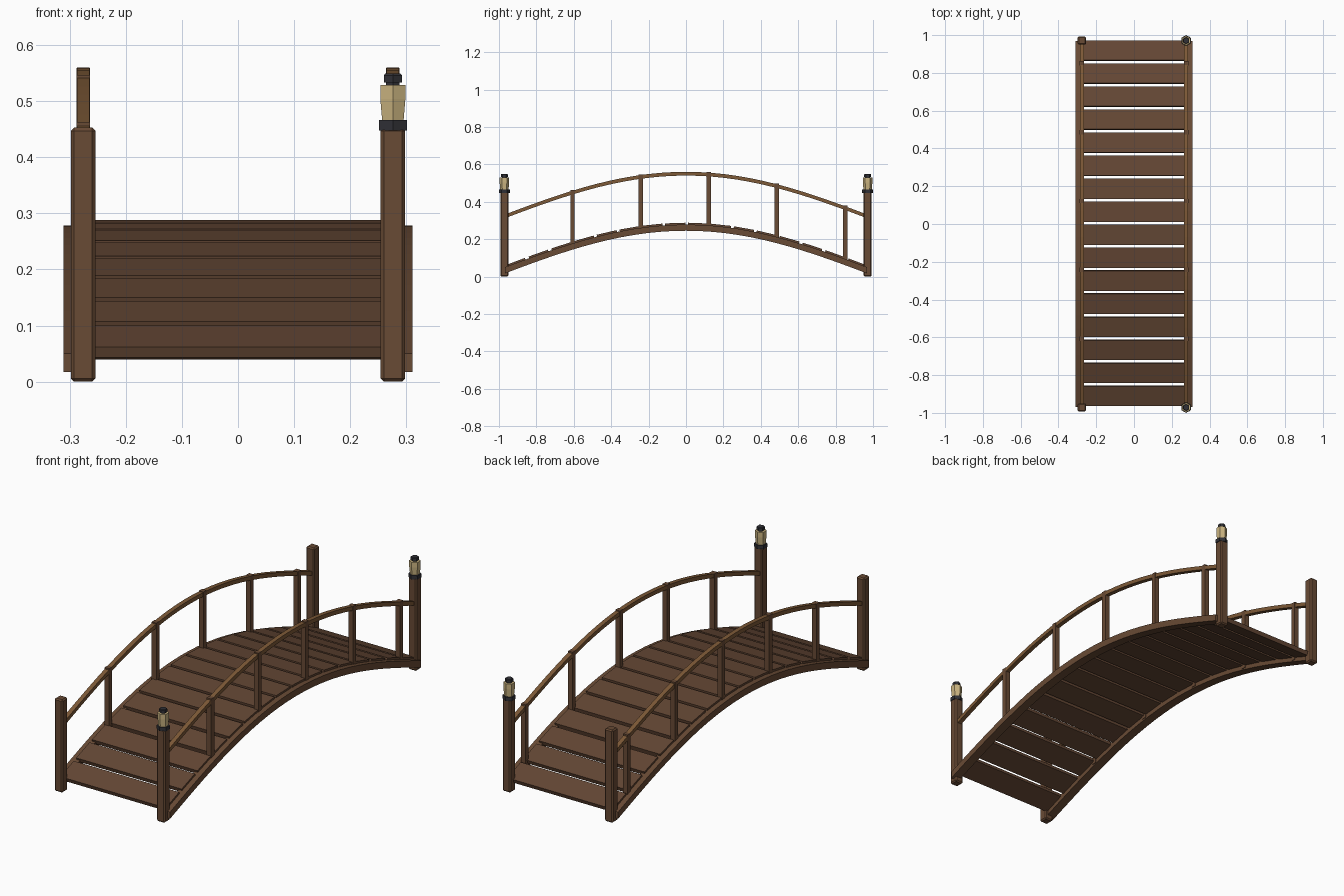
import bpy, bmesh, math
from mathutils import Matrix, Vector

cube = bpy.data.objects.get("Cube")
if cube:
    bpy.data.objects.remove(cube, do_unlink=True)

SIDE_X = 0.276      # railing line
POST_Y = 0.971      # end posts
RISE = 0.24         # height of the arch


def material(name, rgb):
    mat = bpy.data.materials.new(name)
    mat.use_nodes = True
    mat.diffuse_color = (*rgb, 1)
    mat.node_tree.nodes["Principled BSDF"].inputs["Base Color"].default_value = (*rgb, 1)
    return mat


PLANK = material("plank_brown", (0.125, 0.062, 0.034))
TIMBER = material("timber_brown", (0.140, 0.069, 0.035))
RAIL = material("rail_light_brown", (0.205, 0.100, 0.038))
METAL = material("dark_metal", (0.030, 0.030, 0.037))
GLASS = material("lantern_cream", (0.60, 0.46, 0.22))


def arch(y):
    return RISE * math.cos(math.pi / 2 * y)


def slope(y):
    return -RISE * math.pi / 2 * math.sin(math.pi / 2 * y)


def finish(bm, name, mat):
    bmesh.ops.recalc_face_normals(bm, faces=bm.faces)
    mesh = bpy.data.meshes.new(name)
    bm.to_mesh(mesh)
    bm.free()
    mesh.materials.append(mat)
    obj = bpy.data.objects.new(name, mesh)
    bpy.context.collection.objects.link(obj)
    return obj


def box(name, center, size, mat, tilt=0.0, bevel=0.0):
    bm = bmesh.new()
    bmesh.ops.create_cube(bm, size=1)
    bmesh.ops.scale(bm, vec=size, verts=bm.verts)
    if bevel:
        bmesh.ops.bevel(bm, geom=list(bm.edges), offset=bevel, segments=1, affect='EDGES')
    bmesh.ops.transform(bm, verts=bm.verts,
                        matrix=Matrix.Translation(center) @ Matrix.Rotation(tilt, 4, 'X'))
    return finish(bm, name, mat)


def loft(name, rings, mat):
    """Skin a list of equal rings and cap both ends."""
    bm = bmesh.new()
    loops = [[bm.verts.new(p) for p in ring] for ring in rings]
    n = len(loops[0])
    for a, b in zip(loops, loops[1:]):
        for i in range(n):
            j = (i + 1) % n
            bm.faces.new((a[i], a[j], b[j], b[i]))
    bm.faces.new(loops[0])
    bm.faces.new(loops[-1])
    return finish(bm, name, mat)


def arched_beam(name, x0, x1, z0, z1, reach, mat, steps=28):
    rings = []
    for i in range(steps + 1):
        y = reach * (2 * i / steps - 1)
        z = arch(y)
        rings.append([(x0, y, z + z0), (x1, y, z + z0), (x1, y, z + z1), (x0, y, z + z1)])
    loft(name, rings, mat)


def hex_turning(name, x, y, profile, mat):
    """Six-sided turned part; profile holds (radius, height) pairs."""
    rings = []
    for r, z in profile:
        angles = [math.pi / 2 + k * math.pi / 3 for k in range(6)]
        rings.append([(x + r * math.cos(a), y + r * math.sin(a), z) for a in angles])
    loft(name, rings, mat)


# Deck planks, each tilted to follow the arch
COUNT, PITCH = 16, 0.1217
for i in range(COUNT):
    y = (i - (COUNT - 1) / 2) * PITCH + 0.004
    box(f"deck_plank_{i + 1}", (0, y, arch(y) + 0.037), (0.57, 0.109, 0.02), PLANK,
        tilt=math.atan(slope(y)))

for side, sx in (("left", 1), ("right", -1)):
    x = sx * SIDE_X
    # Side beam under the deck edge and handrail
    arched_beam(f"side_beam_{side}", sx * 0.267, sx * 0.311, 0.005, 0.038, 0.968, TIMBER)
    arched_beam(f"handrail_{side}", x - 0.011, x + 0.011, 0.30, 0.32, 0.96, RAIL)

    # Balusters
    for i in range(1, 6):
        y = -POST_Y + i * 0.3643
        low, high = arch(y) + 0.012, arch(y) + 0.3235
        box(f"baluster_{side}_{i}", (x, y, (low + high) / 2), (0.0245, 0.0235, high - low), TIMBER)

    # End posts, with lanterns on the left side only
    for end, sy in (("front", -1), ("back", 1)):
        y = sy * POST_Y
        box(f"post_{end}_{side}", (x, y, 0.2265), (0.044, 0.044, 0.453), TIMBER, bevel=0.006)
        if side == "left":
            hex_turning(f"lantern_collar_{end}", x, y,
                        [(0.029, 0.448), (0.029, 0.466)], METAL)
            hex_turning(f"lantern_glass_{end}", x, y,
                        [(0.022, 0.465), (0.0258, 0.504), (0.0258, 0.529)], GLASS)
            hex_turning(f"lantern_neck_{end}", x, y,
                        [(0.014, 0.528), (0.014, 0.535)], METAL)
            hex_turning(f"lantern_cap_{end}", x, y,
                        [(0.0185, 0.533), (0.0185, 0.546), (0.016, 0.549)], METAL)
